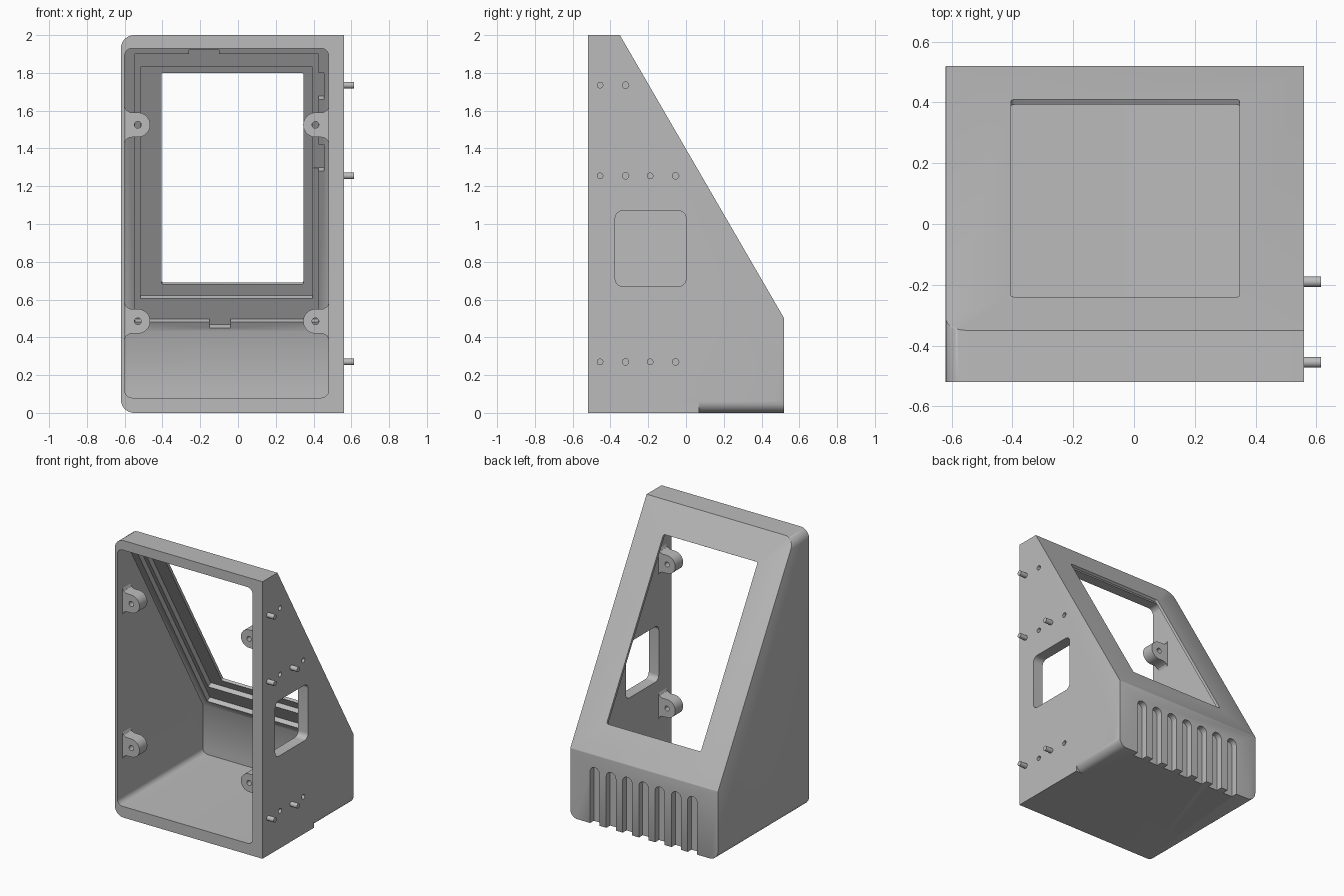
import bpy, bmesh
from math import sin, cos, pi
from mathutils import Vector

if "Cube" in bpy.data.objects:
    bpy.data.objects.remove(bpy.data.objects["Cube"])

grey = bpy.data.materials.new("plain grey plastic")
grey.use_nodes = True
grey.diffuse_color = (0.5, 0.5, 0.5, 1)
grey.node_tree.nodes["Principled BSDF"].inputs["Base Color"].default_value = grey.diffuse_color

# Sloped face: base point, outward normal and uphill direction
BASE = Vector((0, 0.52, 0.5))
UP = Vector((0, -0.87, 1.5)).normalized()
OUT = Vector((0, 1.5, 0.87)).normalized()
WALL = 0.09


def along_y(u, v, w):
    return Vector((u, w, v))


def along_x(u, v, w):
    return Vector((w, u, v))


def on_slope(u, v, w):
    return BASE + Vector((u, 0, 0)) + UP * v + OUT * w


def rounded(u0, u1, v0, v1, radii, steps=8):
    """Rectangle outline; radii run lower left, lower right, upper right, upper left."""
    pts = []
    corners = [(u0, v0, 1, 1), (u1, v0, -1, 1), (u1, v1, -1, -1), (u0, v1, 1, -1)]
    for i, ((u, v, su, sv), r) in enumerate(zip(corners, radii)):
        if r == 0:
            pts.append((u, v))
            continue
        for k in range(steps + 1):
            a = pi + (i + k / steps) * pi / 2
            pts.append((u + su * r + r * cos(a), v + sv * r + r * sin(a)))
    return pts


def circle(u, v, r, n=24):
    return [(u + r * cos(2 * pi * k / n), v + r * sin(2 * pi * k / n)) for k in range(n)]


def prism(outline, place, w0, w1):
    bm = bmesh.new()
    rings = [[bm.verts.new(place(u, v, w)) for u, v in outline] for w in (w0, w1)]
    bm.faces.new(rings[0])
    bm.faces.new(rings[1])
    n = len(outline)
    for i in range(n):
        j = (i + 1) % n
        bm.faces.new((rings[0][i], rings[0][j], rings[1][j], rings[1][i]))
    bmesh.ops.recalc_face_normals(bm, faces=bm.faces)
    return bm


def slice_slope(bm, depth):
    """Trim everything outside the sloped plane sunk by depth."""
    geom = bm.verts[:] + bm.edges[:] + bm.faces[:]
    bmesh.ops.bisect_plane(bm, geom=geom, plane_co=BASE - OUT * depth,
                           plane_no=OUT, clear_outer=True)
    rim = [e for e in bm.edges if e.is_boundary]
    bmesh.ops.contextual_create(bm, geom=rim)
    bmesh.ops.recalc_face_normals(bm, faces=bm.faces)
    return bm


def make(name, bm):
    mesh = bpy.data.meshes.new(name)
    bm.to_mesh(mesh)
    bm.free()
    ob = bpy.data.objects.new(name, mesh)
    mesh.materials.append(grey)
    bpy.context.collection.objects.link(ob)
    return ob


def cut(ob, bm):
    cutter = make("cutter", bm)
    mod = ob.modifiers.new("cut", 'BOOLEAN')
    mod.operation, mod.solver, mod.object = 'DIFFERENCE', 'EXACT', cutter
    graph = bpy.context.evaluated_depsgraph_get()
    mesh = bpy.data.meshes.new_from_object(ob.evaluated_get(graph))
    ob.modifiers.clear()
    ob.data = mesh
    bpy.data.objects.remove(cutter)


def slope_cut(ob, x0, x1, z0, z1, depth, outer, inner, r):
    """Pocket square to the slope; heights are given on the plane at depth."""
    v0, v1 = [(z - BASE.z + OUT.z * depth) / UP.z for z in (z0, z1)]
    cut(ob, prism(rounded(x0, x1, v0, v1, [r] * 4, 4), on_slope, -outer, -inner))


# Outer body with softened rear and slope edges
bm = slice_slope(prism(rounded(-0.62, 0.56, 0, 2, [0.07, 0, 0, 0.07]), along_y, -0.52, 0.52), 0)
soft = [e for e in bm.edges
        if all(v.co.y > -0.5 for v in e.verts)
        and any(f.normal.y > 0.8 for f in e.link_faces)
        and all(v.co.z < 1.99 for v in e.verts)]
bmesh.ops.bevel(bm, geom=soft, offset=0.012, segments=2, affect='EDGES',
                profile=0.5, clamp_overlap=True)
body = make("sloped_housing", bm)

# Hollow interior, open at the front
cut(body, slice_slope(prism(rounded(-0.6, 0.48, 0.08, 1.93, [0.04] * 4), along_y, -0.6, 0.455), WALL))

# Stepped screen seat, its clearance notches and the window
slope_cut(body, -0.545, 0.425, 0.48, 1.90, WALL, 0.055, WALL + 0.01, 0)
slope_cut(body, -0.515, 0.395, 0.605, 1.83, 0.055, 0.02, WALL, 0)
for x0, x1, z0, z1 in [(-0.26, -0.10, 1.85, 1.922), (-0.15, -0.04, 0.45, 0.52),
                       (0.40, 0.455, 1.66, 1.80), (0.40, 0.455, 1.28, 1.42)]:
    slope_cut(body, x0, x1, z0, z1, WALL, 0.054, WALL + 0.012, 0)
slope_cut(body, -0.405, 0.348, 0.69, 1.81, 0, -0.05, 0.06, 0.012)

# Side opening
cut(body, prism(rounded(-0.375, 0, 0.67, 1.07, [0.04] * 4), along_x, 0.4, 0.65))

# Rounded lower side edge toward the rear
R = 0.06
arc = [(0.56 - R + R * sin(k * pi / 20), R - R * cos(k * pi / 20)) for k in range(11)]
cut(body, prism(arc + [(0.6, R), (0.6, -0.04), (0.56 - R, -0.04)], along_y, 0.07, 0.6))

# Rear vent grooves running out through the bottom edge
for i in range(7):
    x = -0.025 + (i - 3) * 0.13
    cut(body, prism(rounded(x - 0.038, x + 0.038, -0.05, 0.41, [0, 0, 0.037, 0.037]),
                    along_y, 0.475, 0.6))

# Alternating pegs and peg holes on the side
parts = [body]
columns = (-0.455, -0.32, -0.19, -0.055)
for z, count in ((1.735, 2), (1.255, 4), (0.27, 4)):
    for i, y in enumerate(columns[:count]):
        if i % 2:
            cut(body, prism(circle(y, z, 0.017), along_x, 0.50, 0.6))
        else:
            parts.append(make("side_peg", prism(circle(y, z, 0.0175), along_x, 0.54, 0.615)))

# Screw bosses flaring into the side walls
for wall, x, side in ((-0.6, -0.53, 1), (0.48, 0.41, -1)):
    for z in (1.525, 0.485):
        half = [(wall - side * 0.01, 0.095), (wall, 0.095), (wall + side * 0.008, 0.078),
                (wall + side * 0.028, 0.066)]
        tip = [(x + side * 0.065 * cos(a), 0.065 * sin(a))
               for a in [pi / 2 - k * pi / 16 for k in range(17)]]
        shape = half + tip + [(u, -v) for u, v in reversed(half)]
        boss = make("screw_boss", prism([(u, z + v) for u, v in shape], along_y, -0.46, -0.37))
        cut(boss, prism(circle(x, z, 0.018), along_y, -0.6, -0.3))
        parts.append(boss)

# Smooth curved surfaces, keep edges crisp
bpy.ops.object.select_all(action='DESELECT')
for ob in parts:
    ob.select_set(True)
bpy.context.view_layer.objects.active = body
bpy.ops.object.shade_smooth_by_angle(angle=0.55)
